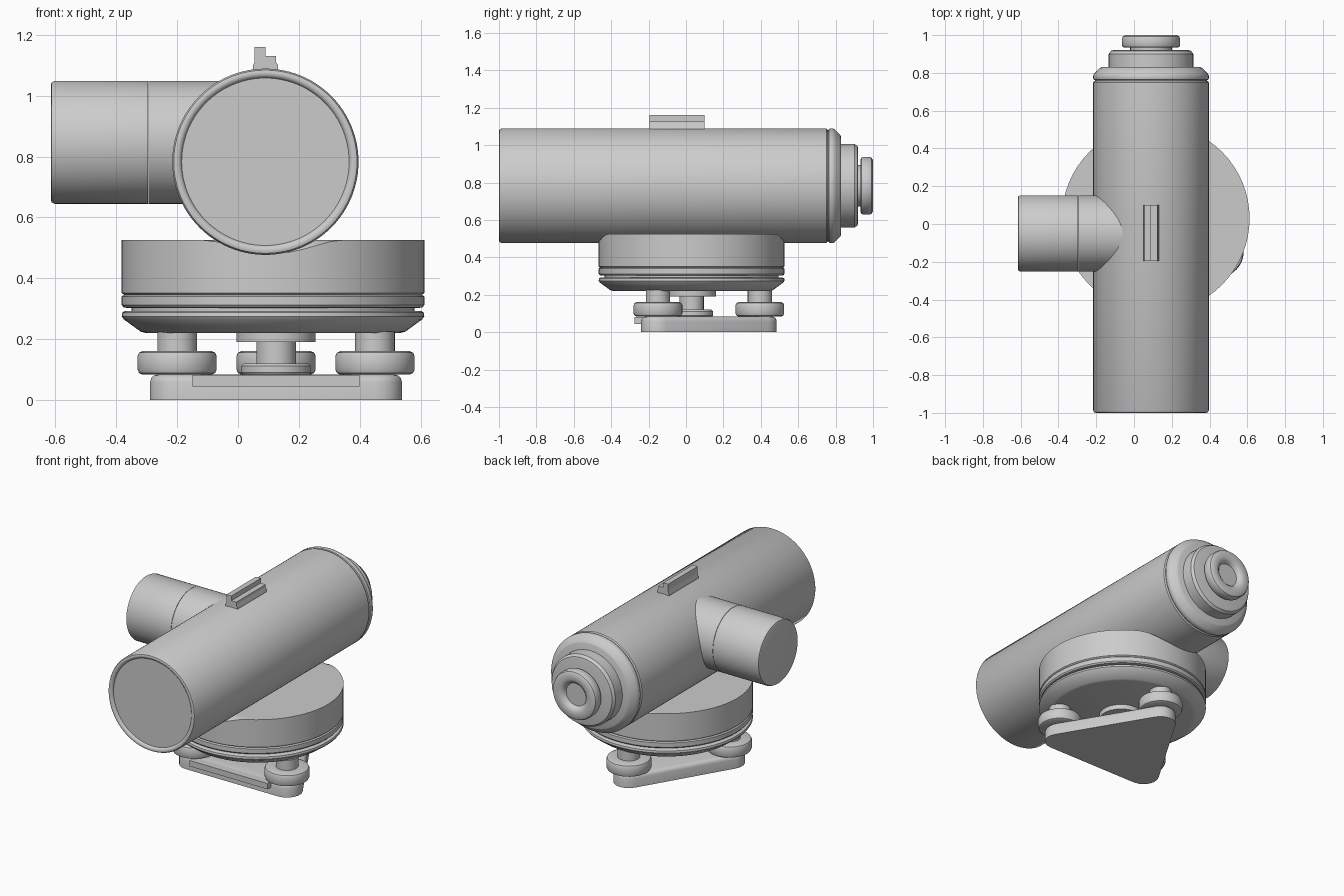
import bpy, bmesh, math
from mathutils import Matrix, Vector

if "Cube" in bpy.data.objects:
    bpy.data.objects.remove(bpy.data.objects["Cube"])

TUBE = Vector((0.09, 0, 0.783))
BASE = Vector((0.115, 0.03, 0))
SCREWS = [(-0.2, -0.15), (0.45, -0.15), (0.125, 0.395)]


def finish(bm, name, angle=35):
    bmesh.ops.remove_doubles(bm, verts=bm.verts, dist=1e-5)
    bmesh.ops.recalc_face_normals(bm, faces=bm.faces)
    me = bpy.data.meshes.new(name)
    bm.to_mesh(me)
    bm.free()
    ob = bpy.data.objects.new(name, me)
    bpy.context.collection.objects.link(ob)
    bpy.ops.object.select_all(action='DESELECT')
    ob.select_set(True)
    bpy.context.view_layer.objects.active = ob
    bpy.ops.object.shade_smooth_by_angle(angle=math.radians(angle))
    return ob


def lathe(name, profile, loc, axis='Z', n=64, shape=None):
    """Revolve (radius, height) points about an axis through loc."""
    bm = bmesh.new()
    rings = []
    for r, h in profile:
        ring = []
        for i in range(n):
            a = 2 * math.pi * i / n
            c, s = r * math.cos(a), r * math.sin(a)
            p = {'Z': (c, s, h), 'Y': (c, h, s), 'X': (h, c, s)}[axis]
            p = Vector(p)
            if shape:
                shape(p)
            ring.append(bm.verts.new(p + Vector(loc)))
        rings.append(ring)
    for a, b in zip(rings, rings[1:]):
        for i in range(n):
            j = (i + 1) % n
            bm.faces.new((a[i], a[j], b[j], b[i]))
    return finish(bm, name)


def prism(name, pts, mat, depth, bevel=0.0):
    """Extrude a 2D outline along local z, then place it with mat."""
    bm = bmesh.new()
    f = bm.faces.new([bm.verts.new((x, y, 0)) for x, y in pts])
    ext = bmesh.ops.extrude_face_region(bm, geom=[f])
    top = [v for v in ext['geom'] if isinstance(v, bmesh.types.BMVert)]
    bmesh.ops.translate(bm, verts=top, vec=(0, 0, depth))
    if bevel:
        tv = set(top)
        edges = [e for e in bm.edges if e.verts[0] in tv and e.verts[1] in tv]
        bmesh.ops.bevel(bm, geom=edges, offset=bevel, segments=3,
                        profile=0.5, affect='EDGES')
    bm.transform(mat)
    return finish(bm, name)


# Telescope tube with rounded front rim and recessed objective glass
lathe("telescope_tube", [(0, -0.985), (0.275, -0.985), (0.277, -0.992), (0.284, -0.998),
      (0.293, -1.0), (0.301, -0.997), (0.306, -0.988), (0.306, 0.75), (0.3, 0.757),
      (0, 0.757)], TUBE, 'Y', 96)

# Rear collar, eyepiece housing and eyepiece
lathe("rear_collar", [(0, 0.75), (0.297, 0.75), (0.297, 0.762), (0.304, 0.764), (0.306, 0.77),
      (0.306, 0.785), (0.301, 0.795), (0.272, 0.825), (0.262, 0.83), (0, 0.83)], TUBE, 'Y', 96)
lathe("eyepiece_housing", [(0, 0.82), (0.224, 0.82), (0.224, 0.9), (0.212, 0.917),
      (0.2, 0.92), (0, 0.92)], TUBE, 'Y')
lathe("eyepiece", [(0.11, 0.91), (0.11, 0.934), (0.142, 0.934), (0.15, 0.938), (0.154, 0.947),
      (0.154, 0.982), (0.149, 0.993), (0.137, 1.0), (0.105, 1.0), (0.09, 0.996),
      (0.078, 0.986), (0.072, 0.97), (0, 0.97)], TUBE, 'Y')

# Side focusing housing and knob
SIDE = (0, -0.05, 0.847)
lathe("side_housing", [(0, -0.294), (0.202, -0.294), (0.202, 0.0), (0, 0.0)], SIDE, 'X')
lathe("focus_knob", [(0, -0.615), (0.188, -0.615), (0.197, -0.612), (0.202, -0.602),
      (0.202, -0.296), (0, -0.296)], SIDE, 'X')

# Stepped sight rail on top (profile in x and z, extruded along y)
rail = [(0.05, 1.07), (0.05, 1.1), (0.055, 1.11), (0.055, 1.16), (0.09, 1.16), (0.09, 1.13),
        (0.125, 1.13), (0.125, 1.11), (0.132, 1.1), (0.132, 1.07)]
prism("sight_rail", rail, Matrix.Translation((0, 0.1, 0)) @ Matrix.Rotation(math.pi / 2, 4, 'X'), 0.295)


# Round base drum, its top edge rounded off toward front and back
def drop(p):
    if p.z > 0.45:
        t = max(0, abs(p.y) - 0.44) / 0.057
        p.z -= 0.045 * t * t


lathe("base_drum", [(0, 0.526), (0.44, 0.526), (0.46, 0.526), (0.48, 0.526), (0.497, 0.526),
      (0.497, 0.352), (0.49, 0.346), (0.497, 0.34), (0.497, 0.312), (0.49, 0.304),
      (0.47, 0.302), (0, 0.302)], BASE, shape=drop)
lathe("base_neck", [(0, 0.31), (0.465, 0.31), (0.465, 0.28), (0, 0.28)], BASE)
lathe("base_dish", [(0, 0.293), (0.485, 0.293), (0.495, 0.288), (0.497, 0.275), (0.49, 0.265),
      (0.435, 0.225), (0.42, 0.221), (0, 0.221)], BASE)

# Three levelling screws: stem and rounded knob
for k, (x, y) in enumerate(SCREWS):
    lathe(f"levelling_screw_{k + 1}", [(0, 0.07), (0.05, 0.07), (0.05, 0.084), (0.115, 0.084),
          (0.125, 0.089), (0.13, 0.1), (0.13, 0.145), (0.125, 0.156), (0.113, 0.161),
          (0.065, 0.161), (0.065, 0.225), (0, 0.225)], (x, y, 0), n=48)

# Central fixing screw with upper flange and lower washer
lathe("central_screw", [(0, 0.07), (0.1, 0.07), (0.115, 0.09), (0.115, 0.112), (0.105, 0.121),
      (0.065, 0.121), (0.065, 0.19), (0.13, 0.19), (0.13, 0.225), (0, 0.225)],
      (0.125, 0.03, 0), n=48)


# Triangular foot plate with rounded corners
def rounded_triangle(corners, r, n=6):
    pts = []
    for (x, y), mid in zip(corners, (-150, -30, 90)):
        for i in range(n + 1):
            a = math.radians(mid - 60 + 120 * i / n)
            pts.append((x + r * math.cos(a), y + r * math.sin(a)))
    return pts


prism("foot_plate", rounded_triangle(SCREWS, 0.09), Matrix.Identity(4), 0.084, 0.025)

# Spring plate lip showing at the front of the foot plate
prism("spring_plate", [(-0.15, -0.275), (0.4, -0.275), (0.4, -0.1), (-0.15, -0.1)],
      Matrix.Translation((0, 0, 0.045)), 0.037)
